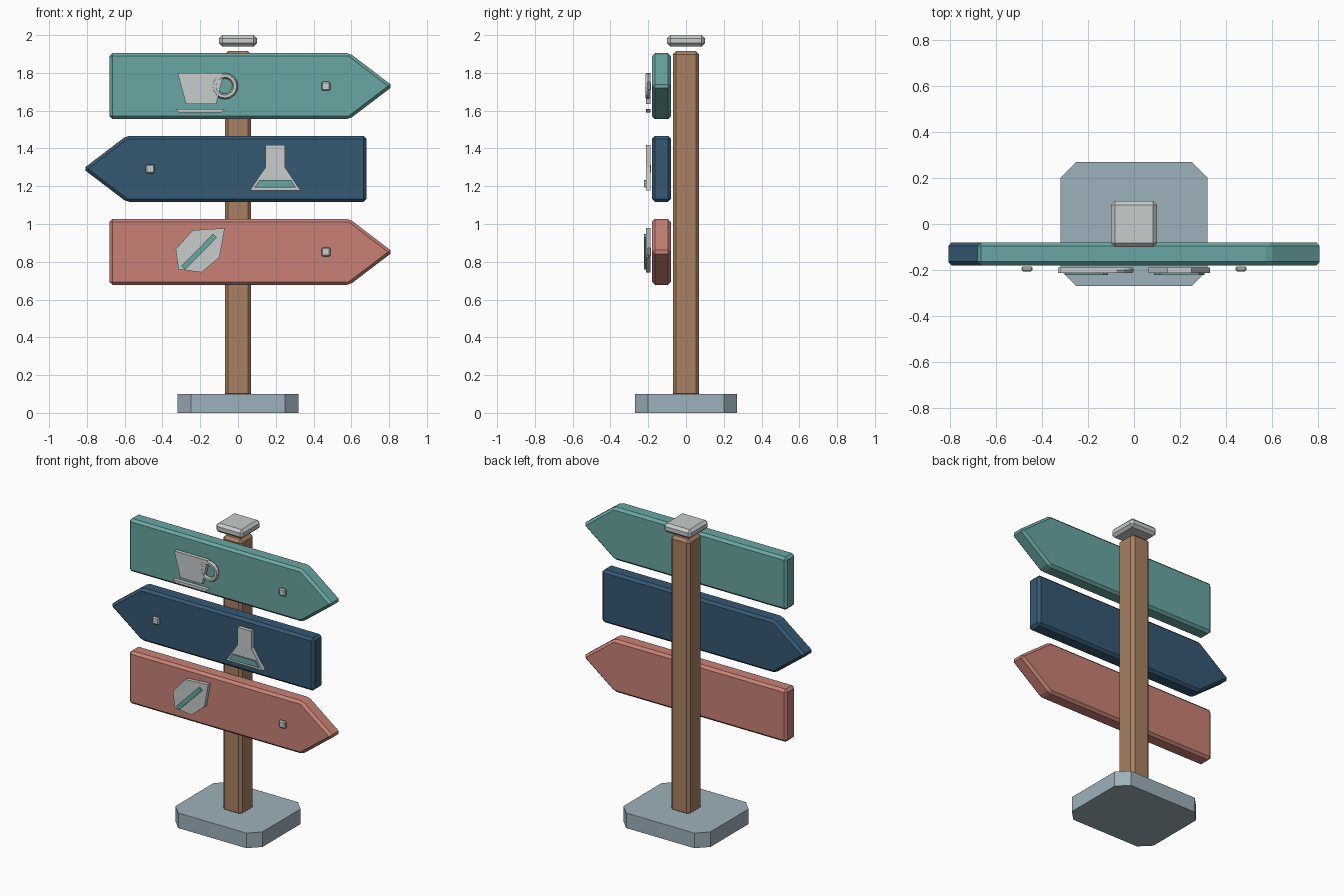
import bpy, bmesh, math
from mathutils import Matrix

if "Cube" in bpy.data.objects:
    bpy.data.objects.remove(bpy.data.objects["Cube"])


def material(name, rgb):
    lin = [(c / 255 / 12.92) if c < 11 else ((c / 255 + 0.055) / 1.055) ** 2.4 for c in rgb]
    m = bpy.data.materials.new(name)
    m.diffuse_color = (*lin, 1)
    m.use_nodes = True
    m.node_tree.nodes["Principled BSDF"].inputs["Base Color"].default_value = m.diffuse_color
    return m


TEAL = material("teal paint", (105, 166, 163))
NAVY = material("navy paint", (54, 88, 114))
CORAL = material("coral paint", (200, 129, 118))
WOOD = material("brown wood", (168, 128, 98))
STONE = material("blue grey stone", (158, 177, 187))
PALE = material("pale grey", (199, 204, 203))


def finish(name, bm, mat, bevel=0):
    bmesh.ops.recalc_face_normals(bm, faces=bm.faces)
    me = bpy.data.meshes.new(name)
    bm.to_mesh(me)
    bm.free()
    me.materials.append(mat)
    ob = bpy.data.objects.new(name, me)
    bpy.context.collection.objects.link(ob)
    if bevel:
        mod = ob.modifiers.new("bevel", 'BEVEL')
        mod.width = bevel
        mod.segments = 1
    return ob


def extrude(name, points, step, mat, bevel=0):
    """Extrude a flat 3D outline along the vector step."""
    bm = bmesh.new()
    face = bm.faces.new([bm.verts.new(p) for p in points])
    new = bmesh.ops.extrude_face_region(bm, geom=[face])["geom"]
    bmesh.ops.translate(bm, vec=step, verts=[v for v in new if isinstance(v, bmesh.types.BMVert)])
    return finish(name, bm, mat, bevel)


def plate(name, outline, y_back, y_front, mat, bevel=0):
    """Front-facing plate from an x, z outline."""
    return extrude(name, [(x, y_back, z) for x, z in outline], (0, y_front - y_back, 0), mat, bevel)


def box(name, centre, size, mat, bevel=0):
    bm = bmesh.new()
    bmesh.ops.create_cube(bm, size=1)
    bmesh.ops.transform(bm, matrix=Matrix.Translation(centre) @ Matrix.Diagonal((*size, 1)), verts=bm.verts)
    return finish(name, bm, mat, bevel)


# Base slab with cut corners
BX, BY, C = 0.32, 0.27, 0.07
base = [(BX, BY - C), (BX - C, BY), (C - BX, BY), (-BX, BY - C),
        (-BX, C - BY), (C - BX, -BY), (BX - C, -BY), (BX, C - BY)]
extrude("base", [(x, y, 0) for x, y in base], (0, 0, 0.10), STONE)

# Post and floating cap
box("post", (0, 0, 1.0), (0.14, 0.14, 1.83), WOOD, 0.018)
box("post_cap", (0, 0, 1.97), (0.20, 0.20, 0.06), PALE, 0.017)

# Arrow boards with one bolt each
boards = [("top", 1.73, 1, TEAL), ("middle", 1.292, -1, NAVY), ("bottom", 0.852, 1, CORAL)]
for label, z, d, mat in boards:
    arrow = [(-0.68, -0.175), (0.59, -0.175), (0.82, 0), (0.59, 0.175), (-0.68, 0.175)]
    plate(label + "_board", [(d * x, z + h) for x, h in arrow], -0.08, -0.18, mat, 0.016)
    box(label + "_bolt", (d * 0.465, -0.195, z), (0.048, 0.022, 0.048), PALE, 0.007)

BACK, FRONT = -0.188, -0.213   # depth of the raised icons

# Cup icon: bowl, saucer and ring handle
plate("cup", [(-0.32, 1.80), (-0.075, 1.80), (-0.115, 1.635), (-0.275, 1.635)], BACK, FRONT, PALE)
plate("saucer", [(-0.33, 1.608), (-0.07, 1.608), (-0.09, 1.59), (-0.31, 1.59)], BACK, FRONT, PALE)
bpy.ops.mesh.primitive_torus_add(major_radius=0.055, minor_radius=0.015, major_segments=16,
                                 minor_segments=6, location=(-0.07, -0.201, 1.73),
                                 rotation=(math.pi / 2, 0, 0))
handle = bpy.context.object
handle.name = "cup_handle"
handle.data.materials.append(PALE)

# Flask icon with liquid plate
half = [(0.052, 1.418), (0.052, 1.30), (0.134, 1.178)]
flask = [(0.197 + x, z) for x, z in half] + [(0.197 - x, z) for x, z in reversed(half)]
plate("flask", flask, BACK, FRONT, PALE)
plate("flask_liquid", [(0.113, 1.232), (0.282, 1.232), (0.306, 1.194), (0.088, 1.194)],
      FRONT, -0.222, TEAL)

# Leaf icon with diagonal vein
leaf = [(-0.24, 0.967), (-0.07, 0.978), (-0.098, 0.824), (-0.193, 0.744), (-0.315, 0.76), (-0.33, 0.866)]
plate("leaf", leaf, BACK, FRONT, PALE)
w = 0.010
plate("leaf_vein", [(-0.29 - w, 0.768 + w), (-0.29 + w, 0.768 - w), (-0.122 + w, 0.938 - w),
                    (-0.122 - w, 0.938 + w)], FRONT, -0.222, TEAL)
